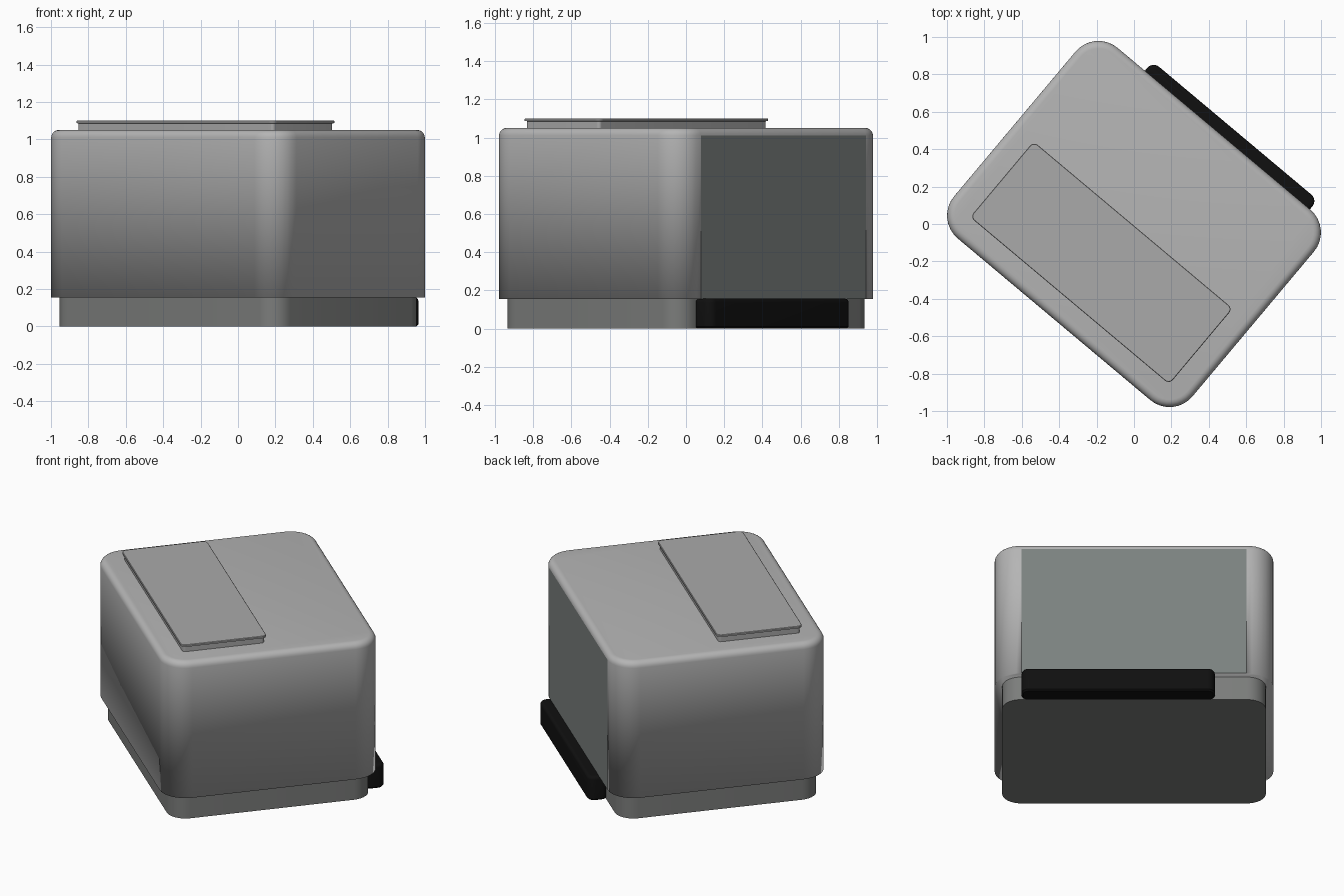
import bpy, bmesh
from math import sin, cos, pi, radians
from mathutils import Matrix

if "Cube" in bpy.data.objects:
    bpy.data.objects.remove(bpy.data.objects["Cube"])

TURN = Matrix.Rotation(radians(-40), 4, 'Z')


def rounded_rect(u0, u1, v0, v1, r, z, seg=8):
    pts = []
    corners = [(u1 - r, v1 - r), (u0 + r, v1 - r), (u0 + r, v0 + r), (u1 - r, v0 + r)]
    for k, (cu, cv) in enumerate(corners):
        for i in range(seg + 1):
            a = pi / 2 * (k + i / seg)
            pts.append((cu + r * cos(a), cv + r * sin(a), z))
    return pts


def stack(name, box, r, profile, color, panel=None, soft=False):
    """Loft rounded rectangles; profile holds (inset, height) pairs."""
    u0, u1, v0, v1 = box
    bm = bmesh.new()
    rings = []
    for d, z in profile:
        pts = rounded_rect(u0 + d, u1 - d, v0 + d, v1 - d, r - d, z)
        rings.append([bm.verts.new(TURN @ Matrix.Translation(p).translation) for p in pts])
    n = len(rings[0])
    for k, (a, b) in enumerate(zip(rings, rings[1:])):
        for i in range(n):
            j = (i + 1) % n
            face = bm.faces.new((a[i], a[j], b[j], b[i]))
            face.smooth = True
            # flat back face takes the panel colour
            if panel and k == 0 and i == n // 4 - 1:
                face.material_index = 1
                face.smooth = False
    for cap in (rings[0][::-1], rings[-1]):
        bm.faces.new(cap).smooth = True
    bmesh.ops.recalc_face_normals(bm, faces=bm.faces)
    mesh = bpy.data.meshes.new(name)
    bm.to_mesh(mesh)
    bm.free()
    obj = bpy.data.objects.new(name, mesh)
    bpy.context.collection.objects.link(obj)
    for label, c in (("_color", color), ("_panel", panel)):
        if c:
            mat = bpy.data.materials.new(name + label)
            mat.diffuse_color = (*c, 1)
            mat.use_nodes = True
            mat.node_tree.nodes["Principled BSDF"].inputs["Base Color"].default_value = mat.diffuse_color
            mesh.materials.append(mat)
    if not soft:
        bpy.ops.object.select_all(action='DESELECT')
        obj.select_set(True)
        bpy.context.view_layer.objects.active = obj
        bpy.ops.object.shade_smooth_by_angle(angle=radians(30))
    return obj


def rounded_top(z, b, seg=5):
    return [(b * (1 - cos(pi / 2 * i / seg)), z - b + b * sin(pi / 2 * i / seg))
            for i in range(seg + 1)]


GREY = (.46, .46, .46)
BODY = (-.832, .832, -.665, .665)

# main housing with softened top edge and a darker back panel
stack("housing", BODY, .16, [(0, .155)] + rounded_top(1.05, .04), GREY,
      panel=(.2, .222, .215), soft=True)

# recessed plinth
stack("plinth", BODY, .16, [(.045, 0), (.045, .155)], (.2, .205, .2))

# raised hatch with overhanging lip
stack("hatch", (-.695, .695, -.535, -.007), .03,
      [(.012, 1.05), (.012, 1.085), (0, 1.087), (0, 1.097), (.003, 1.1)], (.4, .4, .4))

# black foot pedal along the back
stack("pedal", (-.482, .67, .604, .73), .045,
      [(.01, 0), (0, .01)] + rounded_top(.157, .02), (.005, .005, .005))
